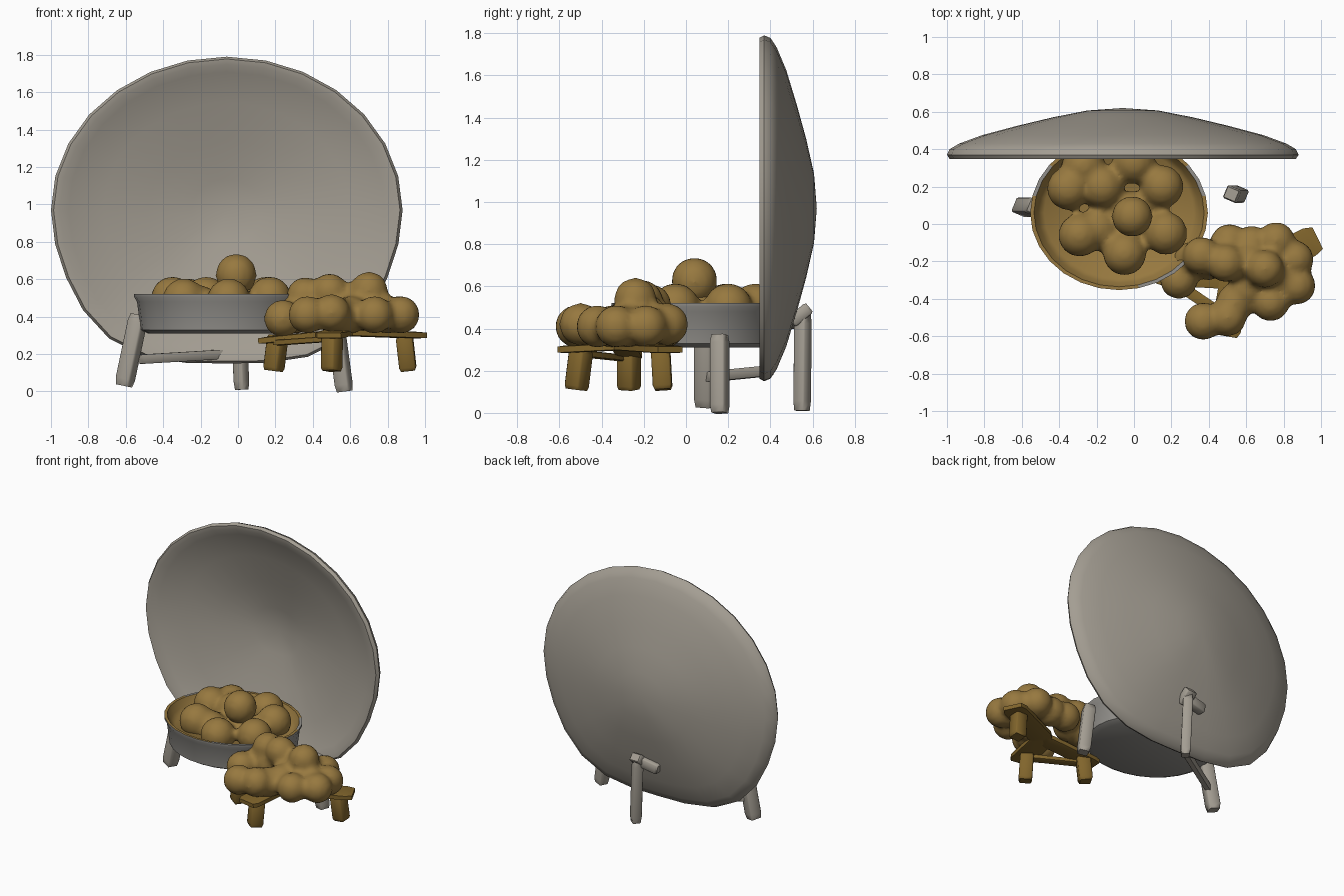
import bpy, bmesh, math
from mathutils import Vector, Matrix

cube = bpy.data.objects.get("Cube")
if cube:
    bpy.data.objects.remove(cube, do_unlink=True)


def material(name, rgb):
    m = bpy.data.materials.new(name)
    m.use_nodes = True
    m.diffuse_color = (*rgb, 1)
    m.node_tree.nodes["Principled BSDF"].inputs["Base Color"].default_value = (*rgb, 1)
    return m


STONE = material("warm grey", (0.37, 0.34, 0.29))
METAL = material("pan grey", (0.29, 0.28, 0.26))
FOOD = material("golden brown", (0.31, 0.19, 0.05))
WOOD = material("stool brown", (0.22, 0.13, 0.025))


def finish(name, bm, mats, angle=50):
    bmesh.ops.recalc_face_normals(bm, faces=bm.faces[:])
    mesh = bpy.data.meshes.new(name)
    bm.to_mesh(mesh)
    bm.free()
    for m in mats:
        mesh.materials.append(m)
    obj = bpy.data.objects.new(name, mesh)
    bpy.context.collection.objects.link(obj)
    bpy.ops.object.select_all(action="DESELECT")
    obj.select_set(True)
    bpy.context.view_layer.objects.active = obj
    bpy.ops.object.shade_smooth_by_angle(angle=math.radians(angle))
    return obj


def lathe(name, profile, transform, mats, sides=28, inner_from=None, bulge=0.0):
    """Turn a (radius, height) profile; bulge fills out the lower corners."""
    bm = bmesh.new()
    rings = []
    for r, h in profile:
        if r == 0:
            rings.append([bm.verts.new((0, 0, h))] * sides)
            continue
        ring = []
        for i in range(sides):
            c, s = math.cos(math.tau * i / sides), math.sin(math.tau * i / sides)
            rr = r * (1 + bulge * min(s, 0) ** 4 * c * c)
            ring.append(bm.verts.new((rr * c, rr * s, h)))
        rings.append(ring)
    for k, (a, b) in enumerate(zip(rings, rings[1:])):
        for i in range(sides):
            j = (i + 1) % sides
            corners = list(dict.fromkeys((a[i], a[j], b[j], b[i])))
            face = bm.faces.new(corners)
            face.material_index = int(inner_from is not None and k >= inner_from)
    bm.transform(transform)
    return finish(name, bm, mats)


def beam(name, start, end, width, depth, mat, turn=0.0):
    """Square post or plank running between two points."""
    start, end = Vector(start), Vector(end)
    axis = end - start
    bm = bmesh.new()
    bmesh.ops.create_cube(bm, size=1)
    bmesh.ops.bevel(bm, geom=bm.edges[:], offset=0.1, segments=1, affect="EDGES")
    rot = axis.to_track_quat("Z", "Y").to_matrix().to_4x4()
    bm.transform(Matrix.Translation((start + end) / 2) @ rot
                 @ Matrix.Rotation(turn, 4, "Z")
                 @ Matrix.Diagonal((width, depth, axis.length, 1)))
    return finish(name, bm, [mat], 50)


def balls(name, centres, radius):
    """Heap of round pieces melted into one another."""
    bm = bmesh.new()
    for c in centres:
        bmesh.ops.create_icosphere(bm, subdivisions=3, radius=radius,
                                   matrix=Matrix.Translation(c))
    obj = finish(name, bm, [FOOD], 60)
    remesh = obj.modifiers.new("Melt", "REMESH")
    remesh.mode = "VOXEL"
    remesh.voxel_size = 0.02
    remesh.use_smooth_shade = True
    smooth = obj.modifiers.new("Soften", "SMOOTH")
    smooth.factor = 0.5
    smooth.iterations = 5
    return obj


# Upright dish, hollow towards the front, with a nearly conical back
dish_profile = [(0, 0.62), (0.2, 0.607), (0.4, 0.57), (0.6, 0.525), (0.8, 0.475),
                (0.93, 0.43), (0.985, 0.4), (1, 0.37), (0.985, 0.348), (0.95, 0.352),
                (0.9, 0.375), (0.7, 0.427), (0.45, 0.487), (0.2, 0.54), (0, 0.565)]
upright = Matrix(((0.94, 0, 0, -0.06), (0, 0, 1, 0), (0, 0.82, 0, 0.97), (0, 0, 0, 1)))
lathe("dish", dish_profile, upright, [STONE], bulge=0.5)

# Round pan with a food-coloured lining
pan_profile = [(0, 0.31), (0.4, 0.31), (0.44, 0.33), (0.46, 0.48), (0.475, 0.505),
               (0.475, 0.52), (0.455, 0.52), (0.43, 0.47), (0.4, 0.44), (0, 0.44)]
pan = lathe("pan", pan_profile,
            Matrix.Translation((-0.08, 0.06, 0)) @ Matrix.Diagonal((1, 0.87, 1, 1)),
            [METAL, FOOD], inner_from=5)
# Bare metal patches on the rim
for face in pan.data.polygons:
    x, y, z = face.center
    if z > 0.51 and ((x > 0 and y < -0.2) or (abs(x + 0.08) > 0.38 and y > 0.14)):
        face.material_index = 0

# Pan and dish supports
beam("right_leg", (-0.53, 0.09, 0.41), (-0.61, 0.09, 0.03), 0.085, 0.085, STONE, 0.4)
beam("left_leg", (0.52, 0.16, 0.37), (0.57, 0.16, 0.0), 0.075, 0.08, STONE, 0.4)
beam("back_leg", (0.0, 0.555, 0.47), (0.02, 0.55, 0.01), 0.065, 0.065, STONE, 0.4)
beam("back_leg_cap", (0.0, 0.5, 0.43), (0.0, 0.585, 0.5), 0.08, 0.06, STONE)
beam("back_leg_peg", (0.0, 0.53, 0.46), (-0.15, 0.52, 0.43), 0.07, 0.07, STONE)
beam("stretcher", (-0.56, 0.1, 0.17), (-0.06, 0.4, 0.2), 0.04, 0.05, STONE)

# Food heaped in the pan
balls("pan_food", [(-0.35, 0.19, 0.5), (-0.17, 0.2, 0.5), (0.15, 0.2, 0.5),
                   (-0.29, -0.06, 0.49), (0.17, -0.05, 0.5), (-0.05, -0.16, 0.49),
                   (0.0, 0.33, 0.5), (-0.27, 0.31, 0.49), (-0.2, -0.03, 0.45),
                   (-0.01, 0.06, 0.46)], 0.116)
balls("top_food", [(-0.01, 0.04, 0.62), (-0.01, 0.04, 0.628)], 0.11)

# Three-legged stool
hub = Vector((0.54, -0.29, 0.315))
feet = {"right": (0.19, -0.27), "front": (0.5, -0.52), "left": (0.91, -0.11)}
for side, (x, y) in feet.items():
    out = (Vector((x, y, 0.29)) - hub).normalized() * 0.08
    low, width = (0.27, 0.12) if side == "right" else (0.3, 0.16)
    beam(f"stool_{side}_leg", (x - out.x * 0.3, y - out.y * 0.3, 0.3), (x, y, 0.11),
         0.09, 0.09, WOOD, 0.5)
    beam(f"stool_{side}_plank", hub, (x + out.x, y + out.y, low), width, 0.035, WOOD)
beam("stool_brace", (0.2, -0.3, 0.26), (0.48, -0.49, 0.28), 0.06, 0.03, WOOD)

# Food heaped on the stool
balls("stool_food", [(0.24, -0.3, 0.39), (0.31, -0.19, 0.41), (0.37, -0.52, 0.41),
                     (0.5, -0.5, 0.42), (0.51, -0.1, 0.41), (0.63, -0.11, 0.41),
                     (0.76, -0.09, 0.42), (0.86, -0.19, 0.41), (0.87, -0.33, 0.41),
                     (0.73, -0.42, 0.41), (0.6, -0.35, 0.41), (0.4, -0.2, 0.42),
                     (0.8, -0.28, 0.41), (0.67, -0.22, 0.43), (0.54, -0.42, 0.4),
                     (0.36, -0.17, 0.51), (0.49, -0.21, 0.53), (0.7, -0.24, 0.54),
                     (0.6, -0.2, 0.47)], 0.102)
